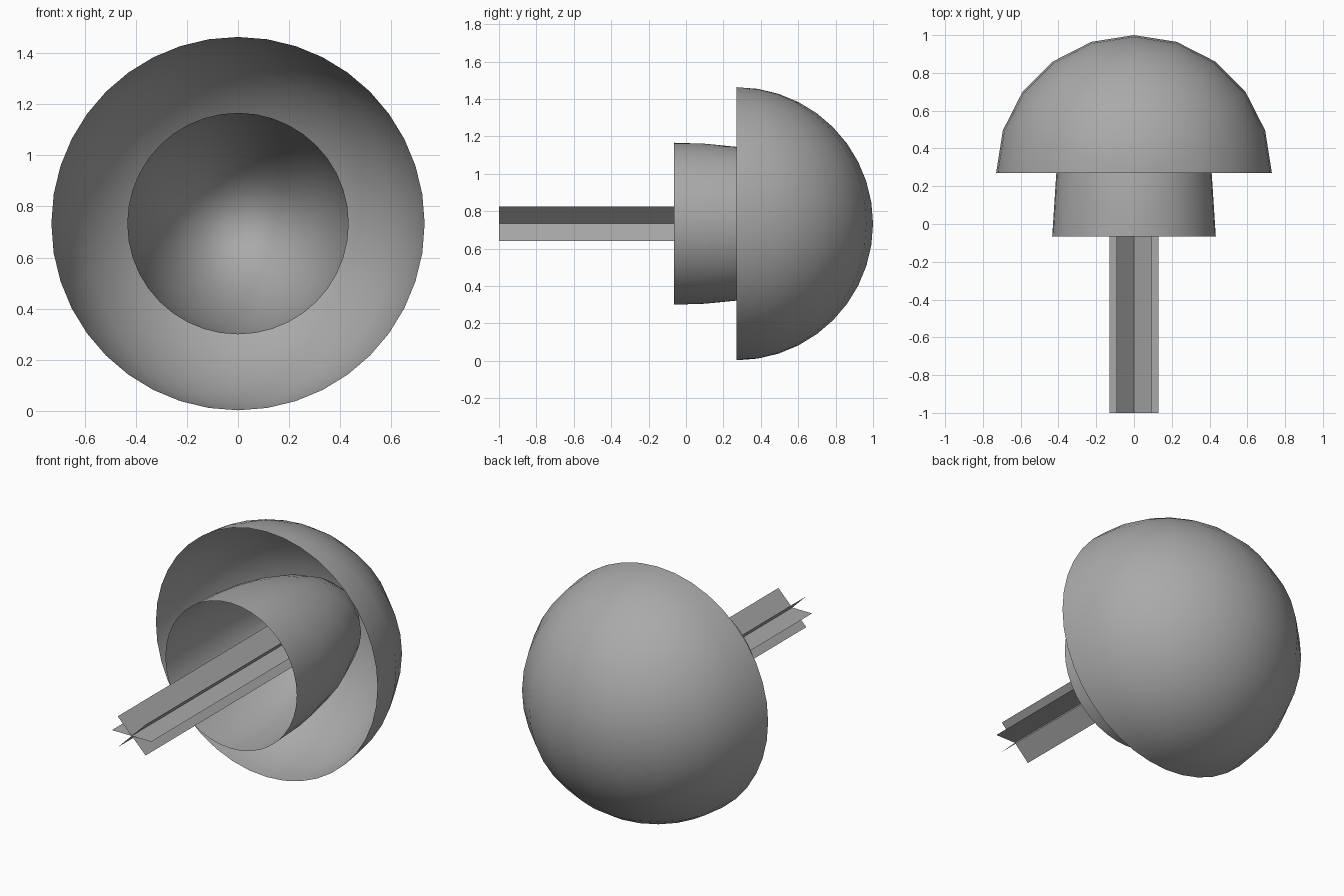
import bpy, bmesh, math
from mathutils import Matrix, Vector

cube = bpy.data.objects.get("Cube")
if cube:
    bpy.data.objects.remove(cube, do_unlink=True)

CENTRE_Z = 0.733

grey = bpy.data.materials.new("plain_grey")
grey.use_nodes = True
grey.diffuse_color = (0.4, 0.4, 0.4, 1)
grey.node_tree.nodes["Principled BSDF"].inputs["Base Color"].default_value = (0.4, 0.4, 0.4, 1)


def add_object(name, bm, smooth):
    mesh = bpy.data.meshes.new(name)
    bm.to_mesh(mesh)
    bm.free()
    for poly in mesh.polygons:
        poly.use_smooth = smooth
    mesh.materials.append(grey)
    obj = bpy.data.objects.new(name, mesh)
    bpy.context.collection.objects.link(obj)
    return obj


def half_dome(name, radius, rim_y, depth):
    """Open half sphere, rim towards the front, stretched backwards by depth."""
    bm = bmesh.new()
    bmesh.ops.create_uvsphere(bm, u_segments=20, v_segments=20, radius=1)
    front = [v for v in bm.verts if v.co.y < -0.001]
    bmesh.ops.delete(bm, geom=front, context='VERTS')
    bmesh.ops.scale(bm, vec=(radius, depth, radius), verts=bm.verts)
    bmesh.ops.translate(bm, vec=(0, rim_y, CENTRE_Z), verts=bm.verts)
    return add_object(name, bm, True)


# Outer shell and the longer cup nested inside it
half_dome("outer_shell", 0.73, 0.27, 0.73)
half_dome("inner_cup", 0.433, -0.065, 1.063)

# Stem: three thin sheets crossing along the axis
bm = bmesh.new()
half_width, front_y, back_y = 0.13, -1.0, 0.6
for angle in (-45, 0, 45):
    side = Matrix.Rotation(math.radians(angle), 3, 'Y') @ Vector((half_width, 0, 0))
    corners = [(-1, front_y), (1, front_y), (1, back_y), (-1, back_y)]
    bm.faces.new([bm.verts.new(side * s + Vector((0, y, CENTRE_Z))) for s, y in corners])
add_object("crossed_stem", bm, False)
